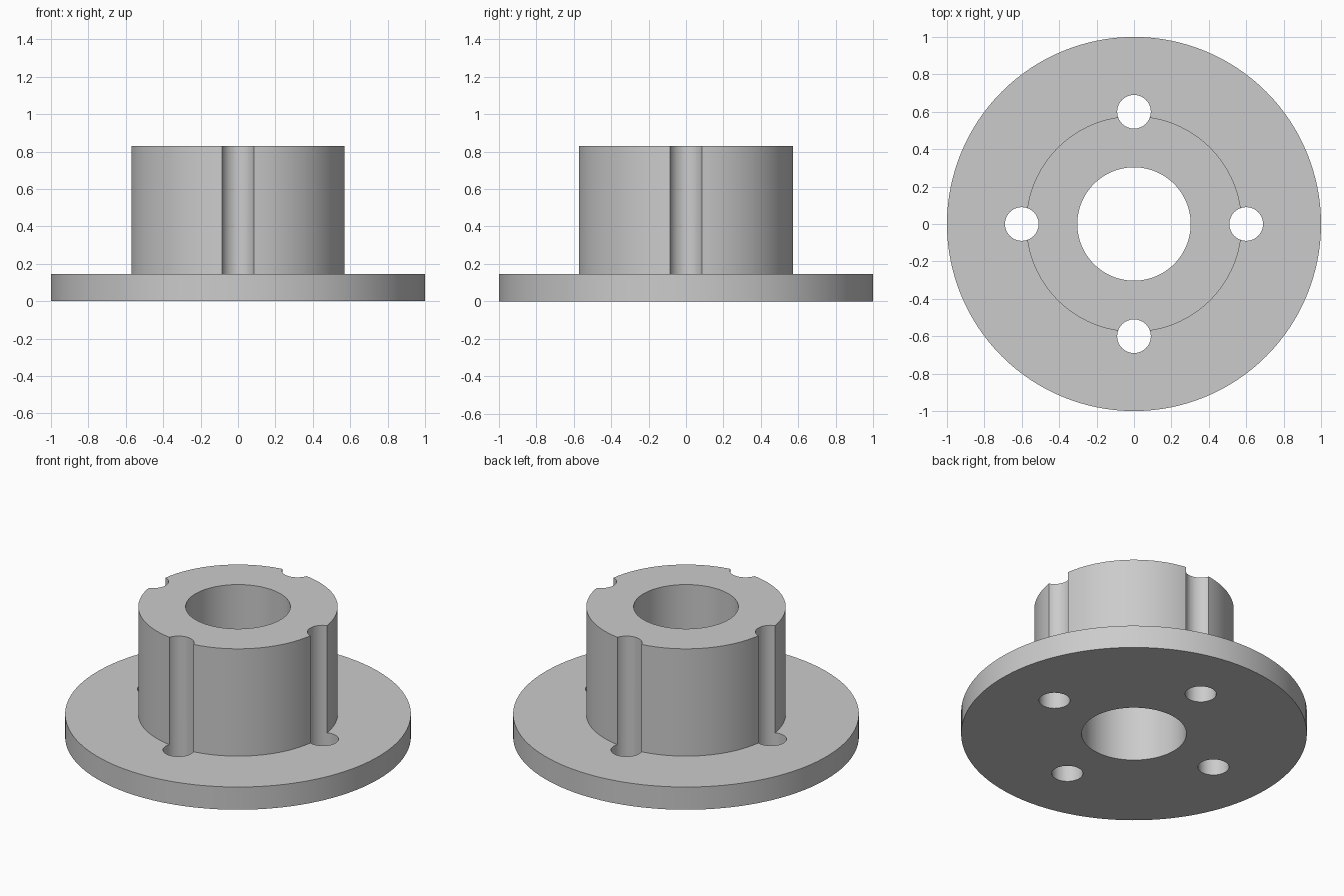
import bpy, bmesh, math

if "Cube" in bpy.data.objects:
    bpy.data.objects.remove(bpy.data.objects["Cube"])

SEGMENTS = 128
BORE_R, HUB_R, FLANGE_R = 0.303, 0.577, 1.0
FLANGE_Z, TOP_Z = 0.145, 0.83
BOLT_R, BOLT_CIRCLE = 0.09, 0.6

grey = bpy.data.materials.new("plain grey")
grey.diffuse_color = (0.6, 0.6, 0.6, 1)
grey.use_nodes = True
grey.node_tree.nodes["Principled BSDF"].inputs["Base Color"].default_value = grey.diffuse_color


def mesh_object(name, bm):
    bmesh.ops.recalc_face_normals(bm, faces=bm.faces)
    mesh = bpy.data.meshes.new(name)
    bm.to_mesh(mesh)
    bm.free()
    obj = bpy.data.objects.new(name, mesh)
    bpy.context.collection.objects.link(obj)
    mesh.materials.append(grey)
    return obj


# Flanged hub: closed profile (radius, height) turned around z
profile = [(BORE_R, 0), (FLANGE_R, 0), (FLANGE_R, FLANGE_Z),
           (HUB_R, FLANGE_Z), (HUB_R, TOP_Z), (BORE_R, TOP_Z)]
bm = bmesh.new()
rings = []
for i in range(SEGMENTS):
    a = 2 * math.pi * i / SEGMENTS
    rings.append([bm.verts.new((r * math.cos(a), r * math.sin(a), z)) for r, z in profile])
for i in range(SEGMENTS):
    near, far = rings[i], rings[(i + 1) % SEGMENTS]
    for j in range(len(profile)):
        k = (j + 1) % len(profile)
        bm.faces.new((near[j], far[j], far[k], near[k]))
hub = mesh_object("flanged_hub", bm)

# Four bolt channels through the flange and along the hub wall
bm = bmesh.new()
for i in range(4):
    a = i * math.pi / 2
    made = bmesh.ops.create_cone(bm, cap_ends=True, segments=48,
                                 radius1=BOLT_R, radius2=BOLT_R, depth=2)
    bmesh.ops.translate(bm, verts=made["verts"],
                        vec=(BOLT_CIRCLE * math.cos(a), BOLT_CIRCLE * math.sin(a), 0.4))
cutter = mesh_object("bolt_channel_cutter", bm)
cutter.hide_render = True

cut = hub.modifiers.new("bolt channels", 'BOOLEAN')
cut.operation = 'DIFFERENCE'
cut.solver = 'EXACT'
cut.object = cutter
bpy.context.view_layer.objects.active = hub
hub.select_set(True)
bpy.ops.object.modifier_apply(modifier=cut.name)
bpy.data.objects.remove(cutter)

# Smooth round walls, sharp rims
bpy.ops.object.shade_smooth_by_angle(angle=math.radians(30))
